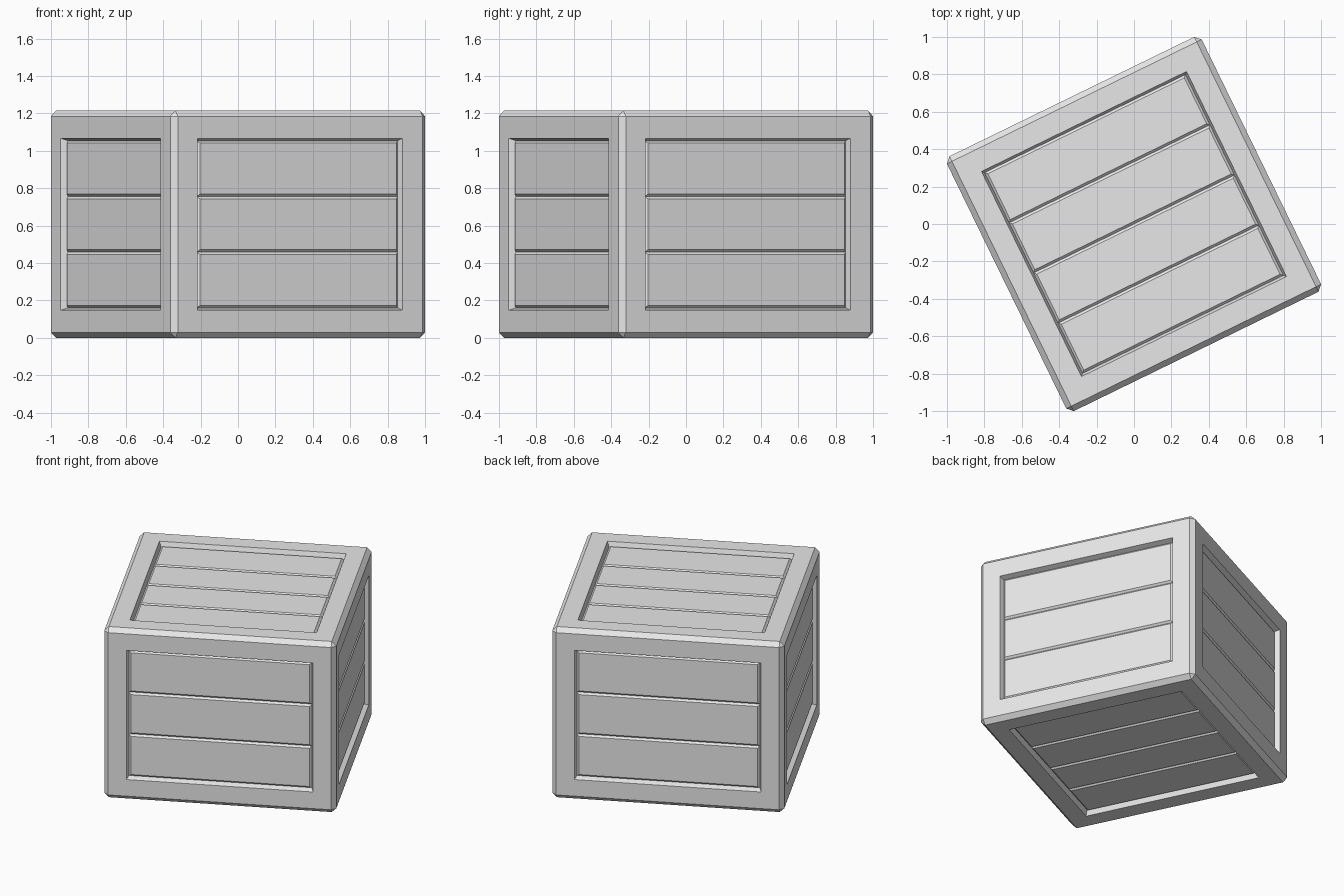
import bpy
import bmesh
from math import radians
from mathutils import Matrix, Vector

cube = bpy.data.objects.get("Cube")
if cube:
    bpy.data.objects.remove(cube, do_unlink=True)

HALF = 0.758       # half width of the crate
HALF_Z = 0.6075    # half height
CHAMFER = 0.03     # outer edges
BORDER = 0.148     # width of the frame around each panel
SLOPE = 0.013      # width of each side of a groove
GROOVE = 0.037     # depth of the groove bottoms
RISE = 0.012       # height of the plank faces above the groove bottoms

grey = bpy.data.materials.new("plain_grey")
grey.use_nodes = True
grey.diffuse_color = (0.8, 0.8, 0.8, 1)
grey.node_tree.nodes["Principled BSDF"].inputs["Base Color"].default_value = (0.8, 0.8, 0.8, 1)

placement = Matrix.Translation((0, 0, HALF_Z)) @ Matrix.Rotation(radians(26), 4, 'Z')


def add_object(name, bm, matrix):
    bmesh.ops.recalc_face_normals(bm, faces=bm.faces)
    mesh = bpy.data.meshes.new(name)
    bm.to_mesh(mesh)
    bm.free()
    mesh.materials.append(grey)
    obj = bpy.data.objects.new(name, mesh)
    obj.matrix_world = matrix
    bpy.context.collection.objects.link(obj)


# Frame: chamfered box with a sloped recess in every face
bm = bmesh.new()
bmesh.ops.create_cube(bm, size=2)
bmesh.ops.scale(bm, vec=(HALF, HALF, HALF_Z), verts=bm.verts)
bmesh.ops.bevel(bm, geom=bm.edges[:], offset=CHAMFER, segments=1, affect='EDGES')
sides = [f for f in bm.faces if f.calc_area() > 0.5]
bmesh.ops.inset_individual(bm, faces=sides, thickness=BORDER - CHAMFER, use_even_offset=True)
bmesh.ops.inset_individual(bm, faces=sides, thickness=SLOPE, depth=0, use_even_offset=True)
for face in sides:
    bmesh.ops.translate(bm, verts=face.verts, vec=-face.normal * GROOVE)
add_object("crate_frame", bm, placement)


def add_plank(name, length, width, matrix):
    """Thin board with a chamfered upper face, standing on the recess floor."""
    bm = bmesh.new()
    bmesh.ops.create_cube(bm, size=1)
    for v in bm.verts:
        upper = v.co.z > 0
        trim = 2 * SLOPE if upper else 0
        v.co = Vector((v.co.x * (length - trim), v.co.y * (width - trim), RISE if upper else 0))
    add_object(name, bm, matrix)


def add_panel(name, turn, count, half_rows, distance):
    """Row of planks filling one recess; turn points its z axis outwards."""
    length = 2 * (HALF - BORDER - SLOPE)
    pitch = 2 * (half_rows - BORDER - SLOPE) / count
    for i in range(count):
        row = (i - (count - 1) / 2) * pitch
        shift = Matrix.Translation((0, row, distance - GROOVE))
        add_plank(f"{name}_plank_{i + 1}", length, pitch, placement @ turn @ shift)


# Four walls of three planks
for k, name in enumerate(("front", "left", "back", "right")):
    turn = Matrix.Rotation(radians(90 * k), 4, 'Z') @ Matrix.Rotation(radians(90), 4, 'X')
    add_panel(name, turn, 3, HALF_Z, HALF)

# Lid and floor of four planks, running crosswise to each other
add_panel("top", Matrix.Identity(4), 4, HALF, HALF_Z)
under = Matrix.Rotation(radians(90), 4, 'Z') @ Matrix.Rotation(radians(180), 4, 'X')
add_panel("bottom", under, 4, HALF, HALF_Z)
